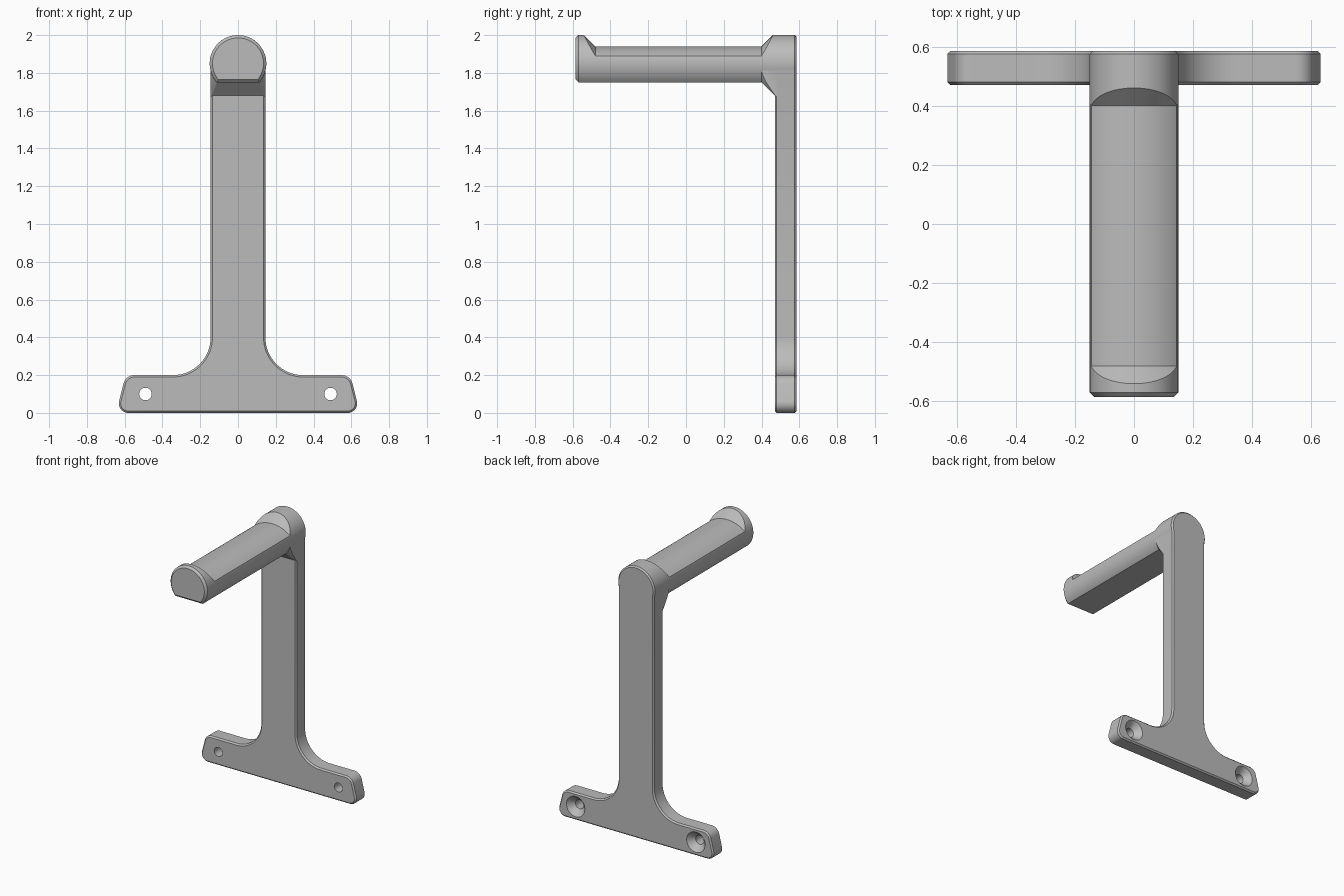
import bpy, bmesh
from math import sin, cos, asin, radians, pi

if "Cube" in bpy.data.objects:
    bpy.data.objects.remove(bpy.data.objects["Cube"])

grey = bpy.data.materials.new("plain grey")
grey.use_nodes = True
grey.diffuse_color = (0.5, 0.5, 0.5, 1)
grey.node_tree.nodes["Principled BSDF"].inputs["Base Color"].default_value = grey.diffuse_color

AXIS_Z, R = 1.85, 0.15          # bar axis and radius
BACK, CHAMFER = 0.585, 0.01


def arc(cx, cz, r, start, end, n):
    """Points on an arc in the xz plane, angles in degrees."""
    steps = [radians(start + (end - start) * i / n) for i in range(n + 1)]
    return [(cx + r * cos(a), cz + r * sin(a)) for a in steps]


def inset(pts, d):
    """Move a counter-clockwise outline inwards by d."""
    out = []
    for i, (x, z) in enumerate(pts):
        (ax, az), (bx, bz) = pts[i - 1], pts[(i + 1) % len(pts)]
        tx, tz = bx - ax, bz - az
        length = (tx * tx + tz * tz) ** 0.5
        out.append((x - tz / length * d, z + tx / length * d))
    return out


def circle(x, z, r, n=96):
    return arc(x, z, r, 0, 360 * (n - 1) / n, n - 1)


def flat_round(d):
    """Bar cross-section with a flat underside, grown by d."""
    a = asin((-0.1 - d) / (R + d)) * 180 / pi
    return arc(0, AXIS_Z, R + d, a, 180 - a, 72)


def loft(name, sections):
    """Solid through a list of (y, outline) sections."""
    bm = bmesh.new()
    rings = [[bm.verts.new((x, y, z)) for x, z in pts] for y, pts in sections]
    for a, b in zip(rings, rings[1:]):
        for i in range(len(a)):
            bm.faces.new((a[i - 1], a[i], b[i], b[i - 1]))
    bm.faces.new(rings[0])
    bm.faces.new(rings[-1])
    bmesh.ops.recalc_face_normals(bm, faces=bm.faces)
    mesh = bpy.data.meshes.new(name)
    bm.to_mesh(mesh)
    bm.free()
    mesh.materials.append(grey)
    obj = bpy.data.objects.new(name, mesh)
    bpy.context.collection.objects.link(obj)
    return obj


def cut(obj, tool, operation):
    """Apply a boolean and remove the tool."""
    mod = obj.modifiers.new("cut", 'BOOLEAN')
    mod.operation, mod.object, mod.solver = operation, tool, 'EXACT'
    bpy.context.view_layer.objects.active = obj
    bpy.ops.object.modifier_apply(modifier=mod.name)
    bpy.data.objects.remove(tool)


def smooth(obj):
    bpy.ops.object.select_all(action='DESELECT')
    obj.select_set(True)
    bpy.context.view_layer.objects.active = obj
    bpy.ops.object.shade_smooth_by_angle(angle=radians(20))


# Outline of foot, fillet, post and arched top
half = (arc(0.581, 0.05, 0.05, -90, 14, 12) + arc(0.548, 0.14, 0.06, 14, 90, 12)
        + arc(0.345, 0.4, 0.2, 270, 180, 24) + arc(0, AXIS_Z, R, -14.8, 90, 32))
outline = half + [(-x, z) for x, z in reversed(half[:-1])]

# Upright plate with chamfered rims and countersunk screw holes
plate = loft("upright_plate", [
    (0.47, inset(outline, CHAMFER)), (0.47 + CHAMFER, outline),
    (BACK - CHAMFER, outline), (BACK, inset(outline, CHAMFER))])
for side in (-1, 1):
    hole = [(0.4, 0.033), (0.54, 0.033), (BACK, 0.075), (0.6, 0.09)]
    cut(plate, loft("hole_cutter", [(y, circle(side * 0.49, 0.1, r, 48)) for y, r in hole]),
        'DIFFERENCE')
smooth(plate)

# Bar with raised front lip: flat-bottomed round, trimmed by a wide turned shape
bar = loft("bar", [(-BACK, flat_round(-0.015)), (-0.57, flat_round(0)), (0.405, flat_round(0))])
trim = [(-0.6, 0.355), (-0.48, 0.235), (0.5, 0.235)]
cut(bar, loft("bar_trim", [(y, circle(0, 1.705, r, 160)) for y, r in trim]), 'INTERSECT')
smooth(bar)

# Flared collar joining the bar to the post
collar_outline = [p for p in outline if p[1] > 1.5]
collar_outline += [(-0.145, 1.6), (0.145, 1.6)]
collar = loft("collar", [(0.39, collar_outline), (0.481, collar_outline)])
cut(collar, loft("collar_flare", [(0.4, flat_round(0.001)), (0.5, flat_round(0.101))]), 'INTERSECT')
flare = [(0.3, 0.235), (0.4, 0.235), (0.5, 0.335)]
cut(collar, loft("collar_trim", [(y, circle(0, 1.705, r, 160)) for y, r in flare]), 'INTERSECT')
smooth(collar)
